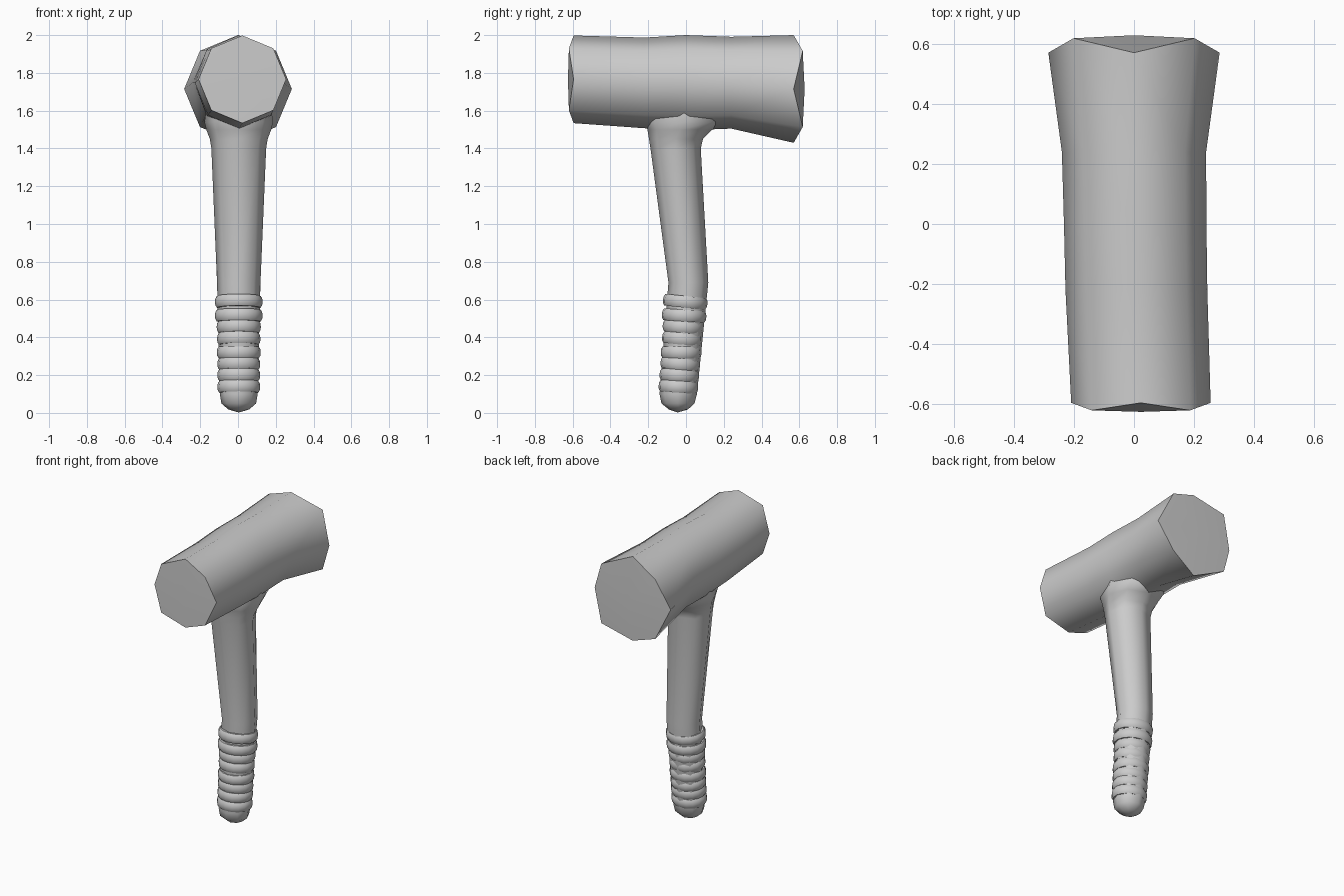
import bpy, bmesh
from math import sin, cos, pi, radians
from mathutils import Vector, Matrix

if "Cube" in bpy.data.objects:
    bpy.data.objects.remove(bpy.data.objects["Cube"])


def loft(name, rings, start=None, end=None, closed=False, angle=60):
    """Skin a list of point rings; ends close on a centre point."""
    bm = bmesh.new()
    vs = [[bm.verts.new(p) for p in ring] for ring in rings]
    n = len(vs[0])
    pairs = list(zip(vs, vs[1:])) + ([(vs[-1], vs[0])] if closed else [])
    for a, b in pairs:
        for i in range(n):
            j = (i + 1) % n
            bm.faces.new((a[i], a[j], b[j], b[i]))
    for ring, tip in ((vs[0], start), (vs[-1], end)):
        if tip:
            c = bm.verts.new(tip)
            for i in range(1, n, 2):
                bm.faces.new((c, ring[i - 1], ring[i], ring[(i + 1) % n]))
    bmesh.ops.recalc_face_normals(bm, faces=bm.faces)
    me = bpy.data.meshes.new(name)
    bm.to_mesh(me)
    bm.free()
    ob = bpy.data.objects.new(name, me)
    bpy.context.collection.objects.link(ob)
    bpy.ops.object.select_all(action='DESELECT')
    ob.select_set(True)
    bpy.context.view_layer.objects.active = ob
    bpy.ops.object.shade_smooth_by_angle(angle=radians(angle))
    return ob


# Mallet head: octagons along y; "bulge" pushes the diagonal corners outward
def head_ring(y, cx, cz, rx, rz, bulge=0):
    return [(cx + rx * cos(i * pi / 4), y + bulge * (i % 2), cz + rz * sin(i * pi / 4))
            for i in range(8)]


head = [(-0.595, 0.023, 1.766, 0.232, 0.232, -0.025),
        (-0.22, 0.008, 1.747, 0.236, 0.24),
        (0.0, 0.004, 1.748, 0.237, 0.252),
        (0.24, 0.0, 1.748, 0.24, 0.243),
        (0.57, 0.0, 1.715, 0.285, 0.285, 0.048)]
loft("mallet_head", [head_ring(*h) for h in head],
     start=(0.023, -0.625, 1.766), end=(0, 0.628, 1.715))

# Handle: octagons up z, bent at the grip and flared into the head
handle = [  # z, front y, back y, half width
    (0.018, -0.09, 0.01, 0.055), (0.05, -0.13, 0.045, 0.092), (0.10, -0.14, 0.058, 0.10),
    (0.69, -0.093, 0.118, 0.115), (1.40, -0.188, 0.078, 0.145),
    (1.45, -0.196, 0.09, 0.153), (1.50, -0.204, 0.14, 0.172),
    (1.54, -0.225, 0.20, 0.182), (1.62, -0.22, 0.20, 0.17)]
loft("handle",
     [[(0.004 + w * cos(i * pi / 4), (a + b) / 2 + (b - a) / 2 * sin(i * pi / 4), z)
       for i in range(8)] for z, a, b, w in handle],
     start=(0.004, -0.045, 0.002), end=(0, 0, 1.66))

# Grip wraps: flattened rings tilted with the lower handle
wraps = [(0.588, 0.126, -6), (0.515, 0.126, -4), (0.455, 0.117, -5), (0.392, 0.115, -6),
         (0.320, 0.116, -1), (0.258, 0.113, -7), (0.200, 0.113, -3), (0.138, 0.113, -4)]
section = [(-0.045, -0.031), (-0.010, -0.031), (-0.002, -0.018),
           (0.0, 0.0), (-0.002, 0.018), (-0.010, 0.031), (-0.045, 0.031)]
for k, (z, r, tilt) in enumerate(wraps):
    m = Matrix.Translation((0.004, -0.004 - (0.59 - z) * 0.08, z)) @ Matrix.Rotation(radians(tilt), 4, 'X')
    rings = [[m @ Vector(((r + d) * cos(i * pi / 8), (r - 0.008 + d) * sin(i * pi / 8), h))
              for i in range(16)] for d, h in section]
    loft(f"grip_wrap_{k + 1}", rings, closed=True, angle=50)
